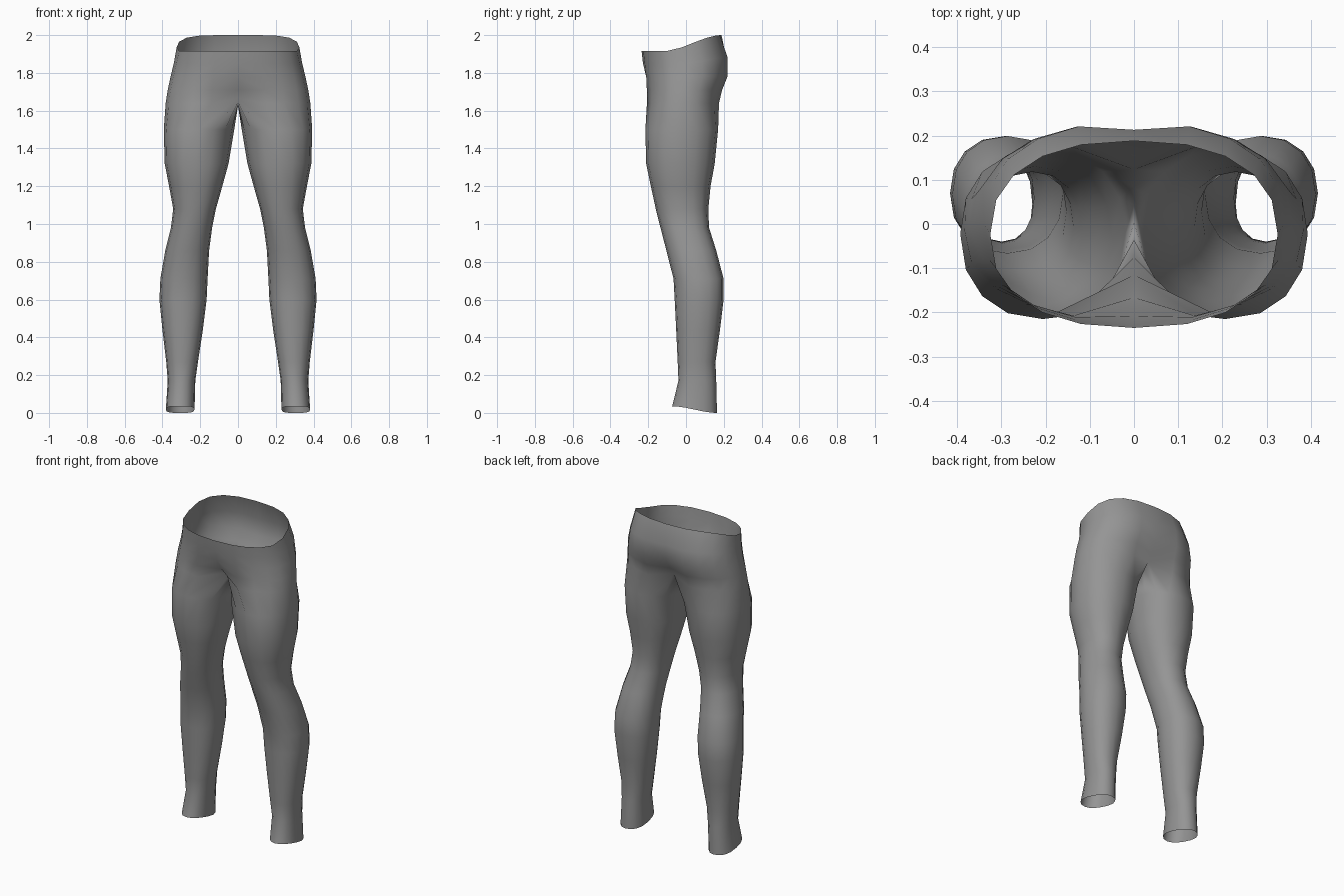
import bpy, bmesh
from math import cos, sin, radians, copysign

if "Cube" in bpy.data.objects:
    bpy.data.objects.remove(bpy.data.objects["Cube"])

SIDES = 16   # points round a leg
OUTER = 11   # points from the front seam round the hip to the back seam

# Pelvis half-rings: z, half width, front y, back y, front and back seam inset
HIPS = [
    (1.915, 0.325, -0.235, 0.188, 0.0, 0.0),
    (1.85, 0.340, -0.228, 0.231, 0.0, 0.018),
    (1.78, 0.357, -0.220, 0.229, 0.012, 0.03),
    (1.71, 0.372, -0.216, 0.200, 0.05, 0.045),
]
# Crotch ring: outer height, half width, front y, back y
CROTCH = (1.64, 0.383, -0.215, 0.183)
# Leg rings: z, inner x, outer x, front y, back y
LEGS = [
    (1.50, 0.020, 0.393, -0.215, 0.170),
    (1.32, 0.050, 0.388, -0.211, 0.152),
    (1.20, 0.083, 0.365, -0.186, 0.130),
    (1.08, 0.117, 0.343, -0.160, 0.118),
    (0.98, 0.137, 0.355, -0.135, 0.122),
    (0.86, 0.153, 0.385, -0.104, 0.160),
    (0.71, 0.161, 0.411, -0.066, 0.199),
    (0.60, 0.166, 0.416, -0.060, 0.199),
    (0.44, 0.186, 0.400, -0.052, 0.180),
    (0.27, 0.212, 0.380, -0.044, 0.156),
    (0.17, 0.226, 0.372, -0.040, 0.160),
    (0.00, 0.230, 0.382, -0.073, 0.164),
]


def power(value, exponent):
    return copysign(abs(value) ** exponent, value)


def smooth(t):
    t = min(max(t, 0), 1)
    return t * t * (3 - 2 * t)


def hip_ring(z, width, front, back, front_in=0.0, back_in=0.0):
    """Half oval from the front seam round to the back seam."""
    ring = []
    for k in range(OUTER):
        a = radians(-90 + 180 * k / (OUTER - 1))
        x = width * power(cos(a), 0.85)
        y = (front + back) / 2 + (back - front) / 2 * power(sin(a), 0.85)
        if k in (0, OUTER - 1):
            x = 0
        closeness = max(0, 1 - x / 0.13)
        y += closeness * (front_in if a < 0 else -back_in)
        ring.append([x, y, z])
    return ring


def leg_ring(z, inner, outer, front, back):
    """Rounded leg section, starting at the inner front."""
    ring = []
    for k in range(SIDES):
        a = radians(-112.5 + 360 * k / SIDES)
        x = (inner + outer) / 2 + (outer - inner) / 2 * power(cos(a), 0.9)
        y = (front + back) / 2 + (back - front) / 2 * power(sin(a), 0.9)
        ring.append([x, y, z])
    return ring


# Waist rises to the back
rings = [hip_ring(*row) for row in HIPS]
for p in rings[0]:
    p[2] += 0.085 * smooth((p[1] + 0.12) / 0.31)
for p in rings[1]:
    p[2] += 0.03 * smooth(p[1] / 0.2)

# Crotch ring closes the leg opening along the middle seam
crotch = hip_ring(*CROTCH, 0.10, 0.06)
crotch[0][2] = 1.665
crotch[-1][2] = 1.665
y0, y1 = crotch[-1][1], crotch[0][1]
inner_count = SIDES - OUTER
for k in range(1, inner_count + 1):
    t = k / (inner_count + 1)
    crotch.append([0, y0 + (y1 - y0) * t, 1.665 - 0.04 * sin(t * 3.1416)])
rings.append(crotch)

# Legs with a slanted hem
rings += [leg_ring(*row) for row in LEGS]
for p in rings[-1]:
    p[2] = 0.035 * (1 - smooth((p[1] + 0.073) / 0.237))

# Skin the left half
bm = bmesh.new()
loops = [[bm.verts.new(p) for p in ring] for ring in rings]
for top, low in zip(loops, loops[1:]):
    closed = len(top) == SIDES
    for k in range(SIDES if closed else OUTER - 1):
        n = (k + 1) % len(top)
        bm.faces.new((top[k], low[k], low[n], top[n]))

# Mirror to the right half and weld the seam
both = bmesh.ops.duplicate(bm, geom=bm.verts[:] + bm.edges[:] + bm.faces[:])["geom"]
for item in both:
    if isinstance(item, bmesh.types.BMVert):
        item.co.x = -item.co.x
bmesh.ops.reverse_faces(bm, faces=[f for f in both if isinstance(f, bmesh.types.BMFace)])
bmesh.ops.remove_doubles(bm, verts=bm.verts[:], dist=0.0005)

mesh = bpy.data.meshes.new("trousers")
bm.to_mesh(mesh)
bm.free()
trousers = bpy.data.objects.new("trousers", mesh)
bpy.context.collection.objects.link(trousers)
for face in mesh.polygons:
    face.use_smooth = True

# Plain grey cloth
cloth = bpy.data.materials.new("grey_cloth")
cloth.use_nodes = True
grey = (0.3, 0.3, 0.3, 1)
cloth.diffuse_color = grey
cloth.node_tree.nodes["Principled BSDF"].inputs["Base Color"].default_value = grey
mesh.materials.append(cloth)
